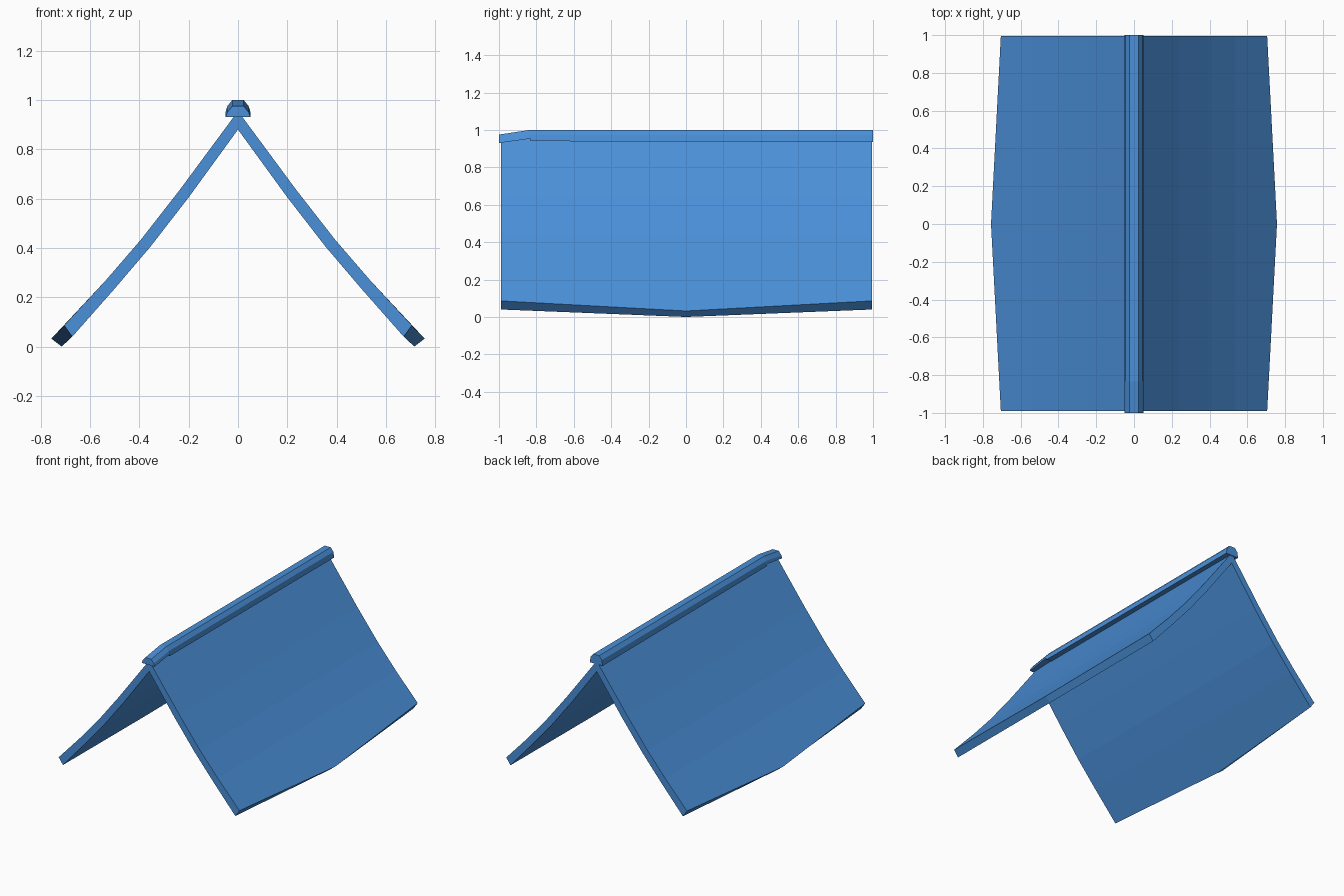
import bpy
import bmesh

cube = bpy.data.objects.get("Cube")
if cube:
    bpy.data.objects.remove(cube, do_unlink=True)

blue = bpy.data.materials.new("roof blue")
blue.use_nodes = True
colour = (0.069, 0.279, 0.694, 1.0)
blue.diffuse_color = colour
blue.node_tree.nodes["Principled BSDF"].inputs["Base Color"].default_value = colour


def loft(name, sections, skip_centre=False):
    """Join matching (x, y, z) loops into a closed solid, mirrored if halved at x = 0."""
    bm = bmesh.new()
    loops = [[bm.verts.new(p) for p in s] for s in sections]
    count = len(loops[0])
    for a, b in zip(loops, loops[1:]):
        for i in range(count):
            j = (i + 1) % count
            if skip_centre and j == 0:
                continue  # leave the mirror seam open
            bm.faces.new((a[i], a[j], b[j], b[i]))
    bm.faces.new(loops[0])
    bm.faces.new(loops[-1])
    bmesh.ops.recalc_face_normals(bm, faces=bm.faces)
    mesh = bpy.data.meshes.new(name)
    bm.to_mesh(mesh)
    bm.free()
    mesh.materials.append(blue)
    obj = bpy.data.objects.new(name, mesh)
    bpy.context.collection.objects.link(obj)
    if skip_centre:
        mod = obj.modifiers.new("other_side", 'MIRROR')
        mod.use_clip = True
        mod.merge_threshold = 0.0005
    return obj


# Curved roof slopes, with eaves that reach lowest at mid length
outer = [(0, 0.955), (0.235, 0.637), (0.395, 0.432), (0.535, 0.27)]
inner = [(0.5, 0.235), (0.355, 0.405), (0.2, 0.605), (0, 0.88)]
end_eave = [(0.705, 0.086), (0.672, 0.04)]
mid_eave = [(0.757, 0.032), (0.715, 0.0)]
slopes = []
for y, eave in ((-0.99, end_eave), (0, mid_eave), (0.995, end_eave)):
    slopes.append([(x, y, z) for x, z in outer + eave + inner])
loft("roof_slopes", slopes, skip_centre=True)

# Ridge cap with a drooping front end
cap = []
for y, low, top in ((-1, 0.93, 0.975), (-0.835, 0.953, 1), (-0.83, 0.94, 1), (1, 0.935, 1)):
    half = [(0.05, low), (0.044, top - 0.026), (0.023, top)]
    profile = half + [(-x, z) for x, z in reversed(half)]
    cap.append([(x, y, z) for x, z in profile])
loft("ridge_cap", cap)
